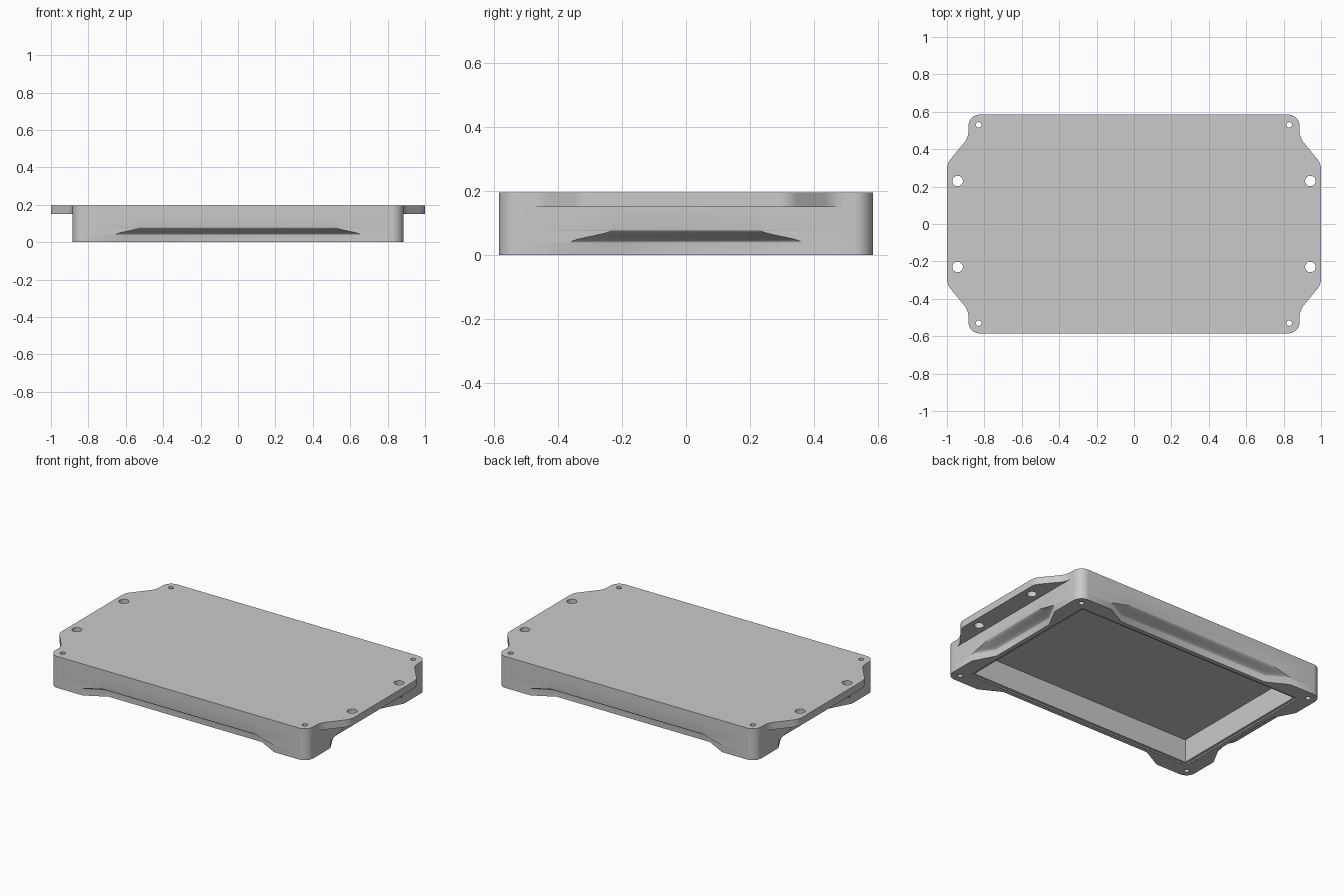
import bpy, bmesh, math

if "Cube" in bpy.data.objects:
    bpy.data.objects.remove(bpy.data.objects["Cube"])

HX, HY, TOP, FLANGE = 0.885, 0.585, 0.195, 0.15
RADIUS, DEPTH = 0.06, 0.07

grey = bpy.data.materials.new("light_grey")
grey.use_nodes = True
colour = (0.59, 0.59, 0.59, 1)
grey.diffuse_color = colour
grey.node_tree.nodes["Principled BSDF"].inputs["Base Color"].default_value = colour


def mirrored(q):
    """Full outline from a quadrant that runs from +x round to +y."""
    half = q + [(-x, y) for x, y in reversed(q)]
    return half + [(-x, -y) for x, y in half]


def loft(name, rings):
    """Closed solid through (outline, z) rings."""
    bm = bmesh.new()
    loops = [[bm.verts.new((x, y, z)) for x, y in pts] for pts, z in rings]
    n = len(loops[0])
    for a, b in zip(loops, loops[1:]):
        for i in range(n):
            j = (i + 1) % n
            bm.faces.new((a[i], a[j], b[j], b[i]))
    bm.faces.new(loops[0][::-1])
    bm.faces.new(loops[-1])
    mesh = bpy.data.meshes.new(name)
    bm.to_mesh(mesh)
    bm.free()
    mesh.materials.append(grey)
    obj = bpy.data.objects.new(name, mesh)
    bpy.context.collection.objects.link(obj)
    return obj


def combine(target, other, operation):
    mod = target.modifiers.new(operation, "BOOLEAN")
    mod.operation, mod.solver, mod.object = operation, "EXACT", other
    bpy.context.view_layer.objects.active = target
    bpy.ops.object.modifier_apply(modifier=mod.name)
    bpy.data.objects.remove(other)


def corner(steps=12):
    angles = [math.pi / 2 * i / steps for i in range(steps + 1)]
    return [(HX - RADIUS + RADIUS * math.cos(a), HY - RADIUS + RADIUS * math.sin(a))
            for a in angles]


def body_outline(d):
    """Rounded rectangle with its four sides pushed in by d."""
    spread = 0.13 * d / DEPTH + 0.001
    return mirrored([(HX - d, 0.23), (HX, 0.23 + spread)] + corner()
                    + [(0.525 + spread, HY), (0.525, HY - d)])


def bezier(a, b, c, steps=8):
    pts = []
    for i in range(steps + 1):
        t = i / steps
        pts.append(tuple((1 - t) ** 2 * p + 2 * t * (1 - t) * q + t * t * r
                         for p, q, r in zip(a, b, c)))
    return pts


def disc(x, y, r, sides=32):
    return [(x + r * math.cos(2 * math.pi * i / sides),
             y + r * math.sin(2 * math.pi * i / sides)) for i in range(sides)]


# Lower body: recessed sides that ease out to the full wall
rings = [(body_outline(DEPTH), 0)]
for i in range(17):
    t = i / 16
    rings.append((body_outline(DEPTH * (1 + math.cos(math.pi * t)) / 2), 0.038 + 0.042 * t))
rings.append((body_outline(0), FLANGE))
enclosure = loft("enclosure", rings)

# Top plate with the mounting ears
ear = (bezier((1, 0.295), (1, 0.325), (0.975, 0.353))
       + bezier((0.908, 0.435), (HX, 0.463), (HX, 0.5)))
plate = mirrored(ear + corner())
combine(enclosure, loft("top_plate", [(plate, FLANGE), (plate, TOP)]), "UNION")

# Cavity open at the underside, with a shallow seating step
for x, y, z in ((0.772, 0.472, 0.152), (0.788, 0.488, 0.008)):
    pocket = mirrored([(x, y)])
    combine(enclosure, loft("pocket", [(pocket, -0.05), (pocket, z)]), "DIFFERENCE")

# Corner screw holes and larger ear holes
for x, y, r in ((0.83, 0.53, 0.015), (0.943, 0.23, 0.028)):
    for sx in (-1, 1):
        for sy in (-1, 1):
            hole = disc(sx * x, sy * y, r)
            combine(enclosure, loft("hole", [(hole, -0.05), (hole, 0.3)]), "DIFFERENCE")

bpy.ops.object.select_all(action="DESELECT")
enclosure.select_set(True)
bpy.context.view_layer.objects.active = enclosure
bpy.ops.object.shade_smooth_by_angle(angle=math.radians(30))
